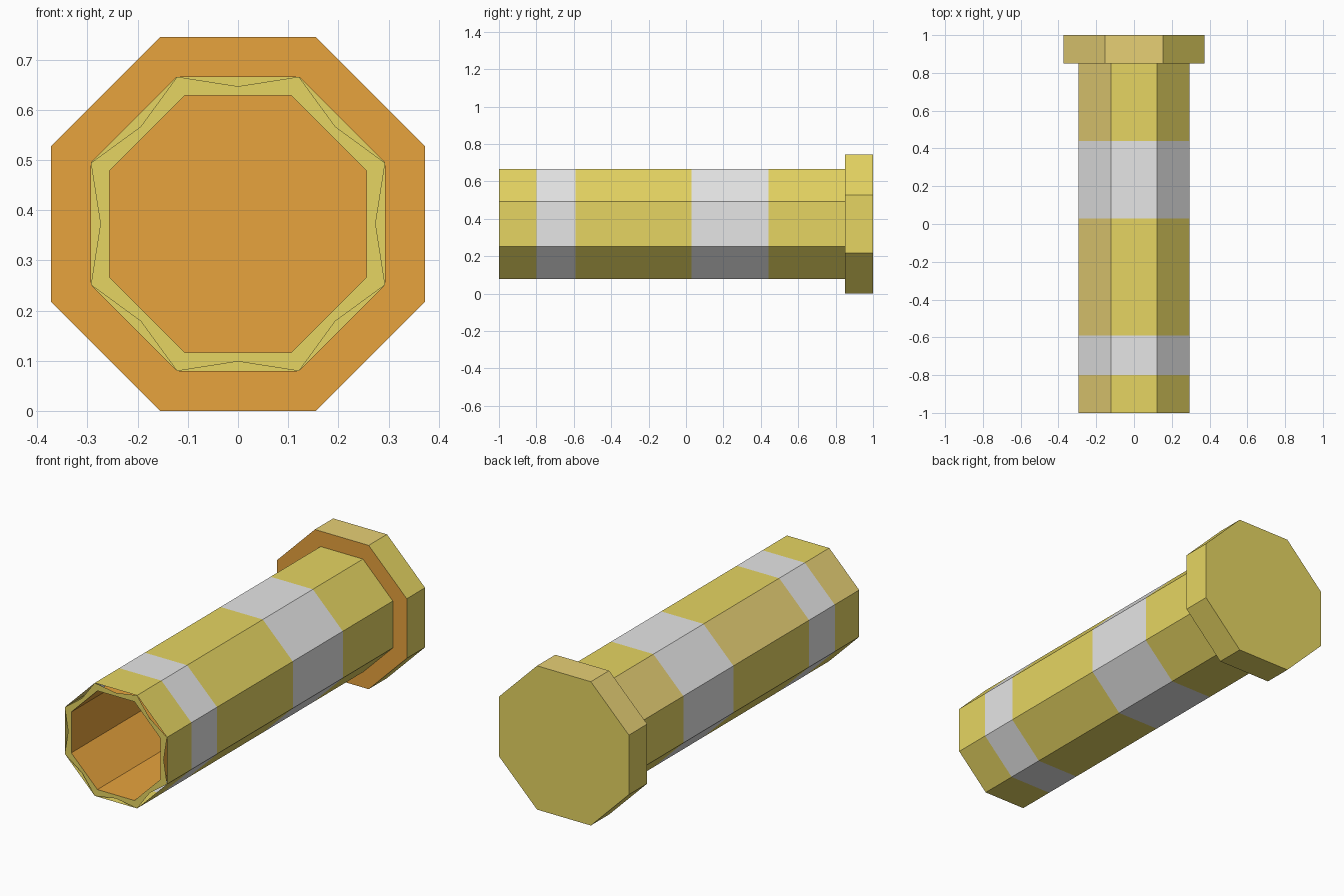
import bpy, bmesh, math

if "Cube" in bpy.data.objects:
    bpy.data.objects.remove(bpy.data.objects["Cube"])

CZ = 0.3727                       # height of the tube axis
A_TUBE, A_BORE, A_CAP = 0.293, 0.256, 0.3727   # octagon apothems
Y0, Y_CAP, Y1 = -1.0, 0.85, 1.0


def material(name, rgb):
    m = bpy.data.materials.new(name)
    lin = [((c / 255 + 0.055) / 1.055) ** 2.4 for c in rgb]
    m.diffuse_color = (*lin, 1)
    m.use_nodes = True
    m.node_tree.nodes["Principled BSDF"].inputs["Base Color"].default_value = m.diffuse_color
    return m


YELLOW, WHITE, ORANGE, TAN = range(4)
MATS = [material("yellow", (230, 213, 98)), material("pale grey", (230, 230, 230)),
        material("orange", (231, 163, 61)), material("tan yellow", (231, 208, 117))]


def ring(bm, radius, y, start=22.5):
    """Eight vertices around the y axis."""
    out = []
    for k in range(8):
        a = math.radians(start + 45 * k)
        out.append(bm.verts.new((radius * math.cos(a), y, CZ + radius * math.sin(a))))
    return out


def octagon(bm, apothem, y):
    return ring(bm, apothem / math.cos(math.pi / 8), y)


def face(bm, verts, mat):
    f = bm.faces.new(verts)
    f.material_index = mat


def bridge(bm, a, b, mat, tan_sides=(), tan=TAN):
    """Quads from ring a to ring b; sides are counted from the upper right."""
    for k in range(8):
        j = (k + 1) % 8
        face(bm, (a[k], b[k], b[j], a[j]), tan if k in tan_sides else mat)


def finish(bm, name):
    me = bpy.data.meshes.new(name)
    bm.to_mesh(me)
    bm.free()
    for m in MATS:
        me.materials.append(m)
    bpy.context.collection.objects.link(bpy.data.objects.new(name, me))


# Outer tube with two pale bands
bm = bmesh.new()
ys = [Y0, -0.80, -0.59, 0.03, 0.44, Y_CAP]
rings = [octagon(bm, A_TUBE, y) for y in ys]
for i in range(5):
    if i % 2:
        bridge(bm, rings[i], rings[i + 1], WHITE)
    else:
        bridge(bm, rings[i], rings[i + 1], YELLOW, (2,))
finish(bm, "outer_tube")

# Front rim, with a thin notch along each outer edge
bm = bmesh.new()
corner = octagon(bm, A_TUBE, Y0)
inner = octagon(bm, A_BORE, Y0)
mid = ring(bm, 0.274, Y0, 45)
for k in range(8):
    face(bm, (mid[k - 1], corner[k], mid[k], inner[k]), YELLOW)
    face(bm, (inner[k], mid[k], inner[(k + 1) % 8]), YELLOW)
finish(bm, "front_rim")

# Hollow bore with its floor
bm = bmesh.new()
front, back = octagon(bm, A_BORE, Y0), octagon(bm, A_BORE, Y_CAP)
bridge(bm, back, front, ORANGE)
face(bm, back, ORANGE)
finish(bm, "bore")

# End cap: orange collar, sides and back
bm = bmesh.new()
hole = octagon(bm, A_TUBE, Y_CAP)
front, back = octagon(bm, A_CAP, Y_CAP), octagon(bm, A_CAP, Y1)
bridge(bm, hole, front, ORANGE)
bridge(bm, front, back, YELLOW, (1, 2))
face(bm, back[::-1], YELLOW)
finish(bm, "end_cap")
